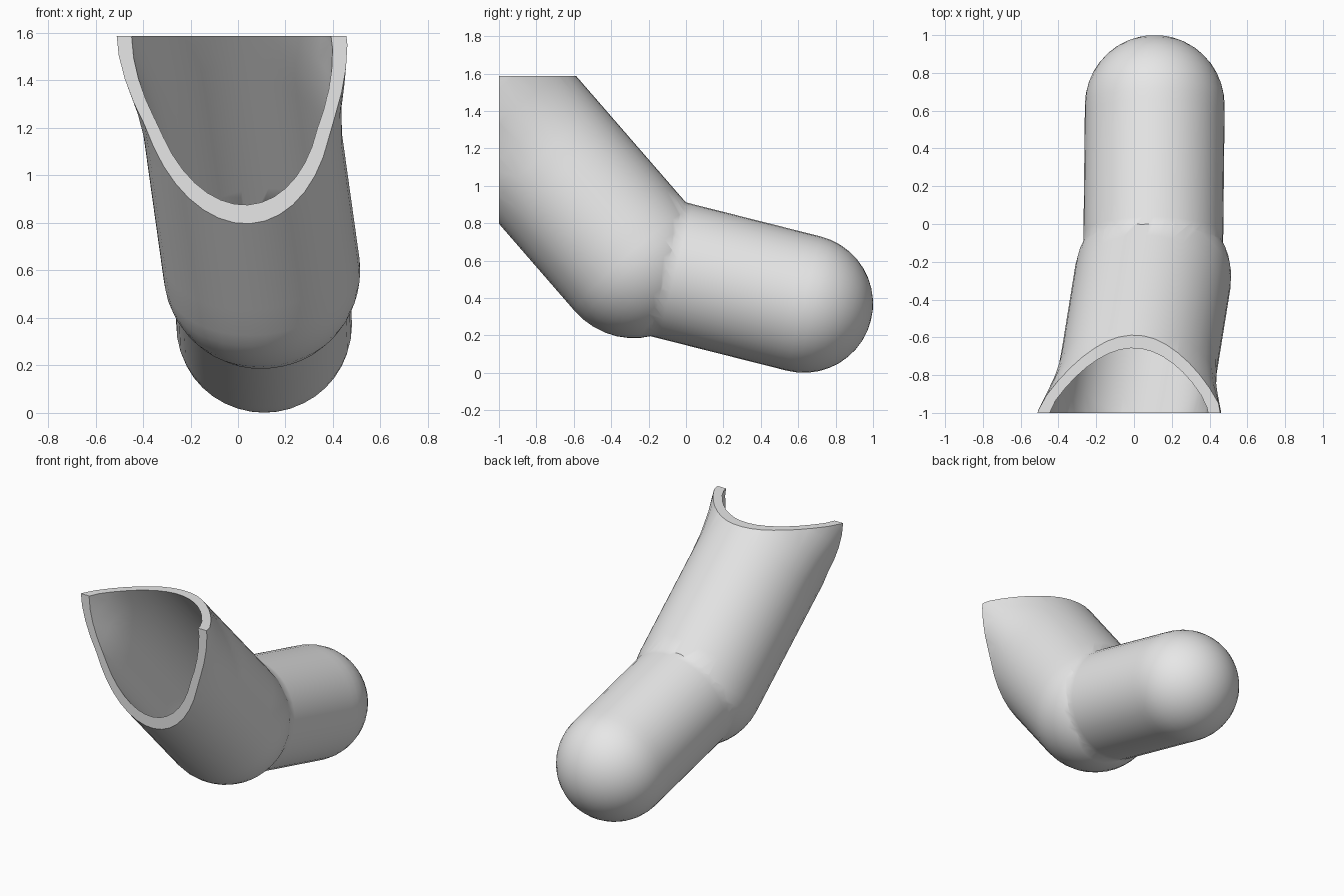
import bpy
import bmesh
import math
from mathutils import Vector

if "Cube" in bpy.data.objects:
    bpy.data.objects.remove(bpy.data.objects["Cube"], do_unlink=True)

TIP = Vector((0.11, 0.63, 0.37))       # centre of the closed round end
BEND = Vector((0.10, -0.28, 0.60))     # centre of the elbow
MOUTH = BEND + 1.7 * Vector((-0.14, -0.868, 1.0))
TOP, FRONT, WALL = 1.588, -1.0, 0.052

grey = bpy.data.materials.new("plain_grey")
grey.use_nodes = True
grey.diffuse_color = (0.8, 0.8, 0.8, 1)
grey.node_tree.nodes["Principled BSDF"].inputs["Base Color"].default_value = (0.8, 0.8, 0.8, 1)


def link(name, bm):
    bmesh.ops.recalc_face_normals(bm, faces=bm.faces)
    mesh = bpy.data.meshes.new(name)
    bm.to_mesh(mesh)
    bm.free()
    mesh.materials.append(grey)
    ob = bpy.data.objects.new(name, mesh)
    bpy.context.collection.objects.link(ob)
    return ob


def capsule(name, start, end, radius, sides=40, caps=10, rings=16):
    """Round-ended tube lofted from rings between two points."""
    axis = end - start
    length = axis.length
    turn = axis.to_track_quat('Z', 'Y').to_matrix()
    angles = [math.pi / 2 * i / caps for i in range(1, caps + 1)]
    profile = [(-radius * math.cos(a), radius * math.sin(a)) for a in angles]
    profile += [(length * i / rings, radius) for i in range(1, rings)]
    profile += [(length + radius * math.cos(a), radius * math.sin(a)) for a in reversed(angles)]
    bm = bmesh.new()
    loops = []
    for s, r in profile:
        loops.append([bm.verts.new(start + turn @ Vector((
            r * math.cos(math.tau * k / sides), r * math.sin(math.tau * k / sides), s)))
            for k in range(sides)])
    for a, b in zip(loops, loops[1:]):
        for k in range(sides):
            n = (k + 1) % sides
            bm.faces.new((a[k], a[n], b[n], b[k]))
    for s, ring in ((-radius, loops[0]), (length + radius, loops[-1])):
        pole = bm.verts.new(start + turn @ Vector((0, 0, s)))
        for k in range(sides):
            bm.faces.new((ring[k], ring[(k + 1) % sides], pole))
    return link(name, bm)


def combine(target, other, operation):
    mod = target.modifiers.new(operation, 'BOOLEAN')
    mod.operation = operation
    mod.solver = 'EXACT'
    mod.object = other
    bpy.context.view_layer.objects.active = target
    bpy.ops.object.modifier_apply(modifier=mod.name)
    bpy.data.objects.remove(other, do_unlink=True)


def bent_tube(name, inset):
    tube = capsule(name, BEND, MOUTH, 0.415 - inset)
    combine(tube, capsule("rear_section", TIP, BEND, 0.37 - inset), 'UNION')
    return tube


# Hollow elbow with a closed round end
shell = bent_tube("bent_tube", 0)
combine(shell, bent_tube("hollow", WALL), 'DIFFERENCE')

# Trim the mouth with a level cut and an upright cut
bm = bmesh.new()
bmesh.ops.create_cube(bm, size=1)
for v in bm.verts:
    v.co = Vector((v.co.x * 4, FRONT if v.co.y < 0 else 2, -1 if v.co.z < 0 else TOP))
combine(shell, link("trim_box", bm), 'INTERSECT')

# Flare the two upper corners of the mouth
for v in shell.data.vertices:
    high = min(max((v.co.z - 1.2) / 0.38, 0), 1)
    fore = min(max((-0.65 - v.co.y) / 0.3, 0), 1)
    centre = BEND.x - 0.14 * (v.co.z - BEND.z)
    v.co.x += (v.co.x - centre) * 0.2 * high * fore

bpy.ops.object.select_all(action='DESELECT')
shell.select_set(True)
bpy.context.view_layer.objects.active = shell
bpy.ops.object.shade_smooth_by_angle(angle=math.radians(35))
